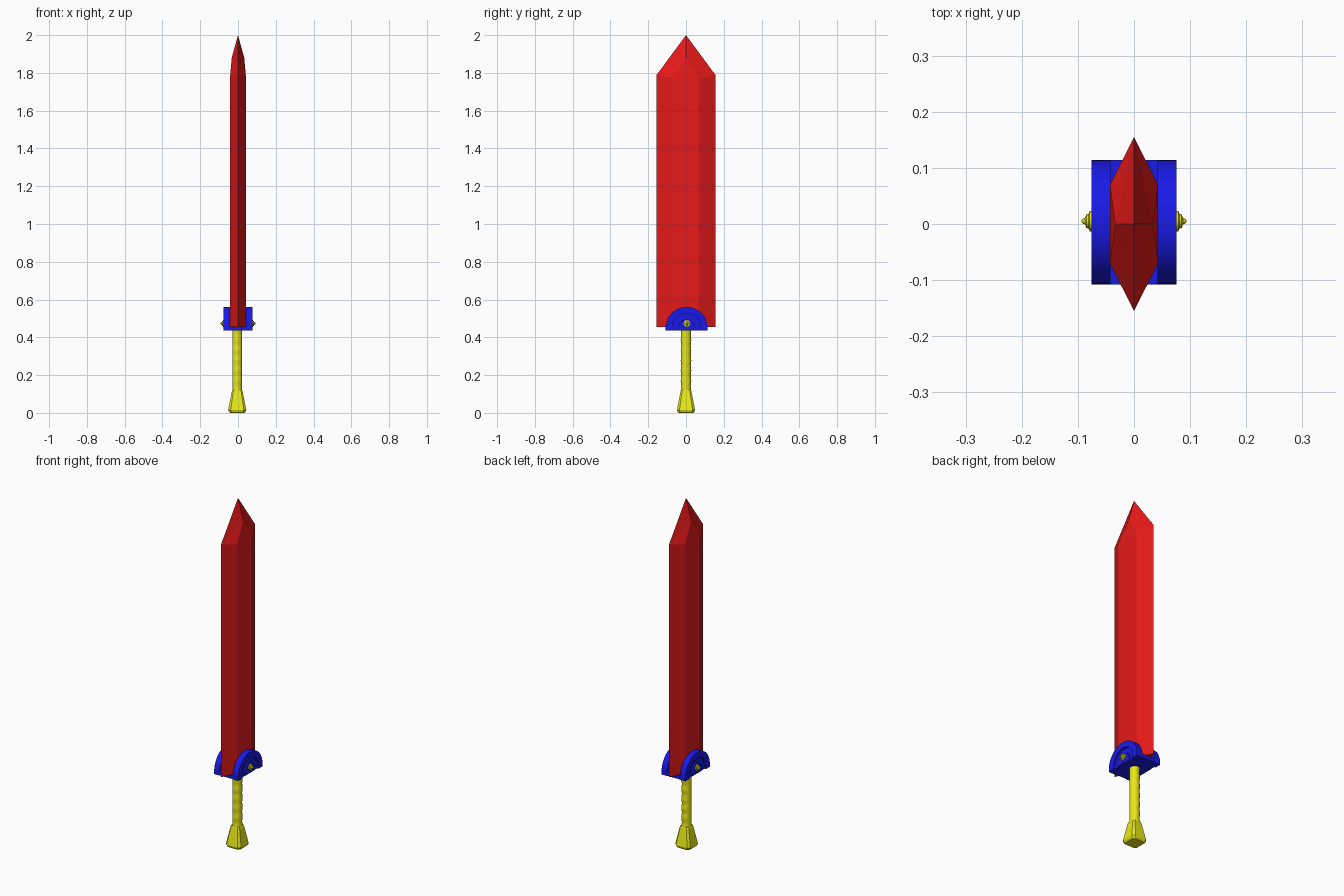
import bpy, bmesh, math

if "Cube" in bpy.data.objects:
    bpy.data.objects.remove(bpy.data.objects["Cube"])


def material(name, color):
    m = bpy.data.materials.new(name)
    m.diffuse_color = color
    m.use_nodes = True
    m.node_tree.nodes["Principled BSDF"].inputs["Base Color"].default_value = m.diffuse_color
    return m


RED = material("red", (0.8, 0.01, 0.01, 1))
BLUE = material("blue", (0.01, 0.01, 0.8, 1))
GOLD = material("gold", (0.8, 0.8, 0.01, 1))


def make(name, verts, faces, mat, smooth=False):
    me = bpy.data.meshes.new(name)
    me.from_pydata(verts, [], faces)
    bm = bmesh.new()
    bm.from_mesh(me)
    bmesh.ops.recalc_face_normals(bm, faces=bm.faces)
    bm.to_mesh(me)
    bm.free()
    ob = bpy.data.objects.new(name, me)
    bpy.context.collection.objects.link(ob)
    me.materials.append(mat)
    if smooth:
        bpy.context.view_layer.objects.active = ob
        ob.select_set(True)
        bpy.ops.object.shade_smooth_by_angle(angle=math.radians(35))
        ob.select_set(False)
    return ob


def loft(name, rings, mat, smooth=False):
    n = len(rings[0])
    faces = [tuple(range(n)), tuple(range((len(rings) - 1) * n, len(rings) * n))]
    for r in range(len(rings) - 1):
        for i in range(n):
            j = (i + 1) % n
            faces.append((r * n + i, r * n + j, r * n + n + j, r * n + n + i))
    return make(name, [v for ring in rings for v in ring], faces, mat, smooth)


# blade: hexagonal section with a faceted point
W, E, F = 0.043, 0.155, 0.07
section = [(0, -E), (W, -F), (W, F), (0, E), (-W, F), (-W, -F)]
bottom = [(x, y, 0.455) for x, y in section]
top = [(x, y, 1.79 if x == 0 else 1.77) for x, y in section]
points = [(0.033, 0, 1.88), (-0.033, 0, 1.88), (0, 0, 2.0)]
faces = [(0, 1, 2, 3, 4, 5)] + [(i, (i + 1) % 6, 6 + (i + 1) % 6, 6 + i) for i in range(6)]
faces += [(7, 8, 12), (10, 11, 13)]
for edge, corner, mid in ((6, 7, 12), (9, 8, 12), (9, 10, 13), (6, 11, 13)):
    faces += [(edge, corner, mid), (edge, mid, 14)]
make("blade", bottom + top + points, faces, RED)

# guard base plate under the blade
CY, CZ = 0.003, 0.45
plate = [(-0.07, -0.108), (0.07, -0.108), (0.07, 0.114), (-0.07, 0.114)]
loft("guard_plate", [[(x, y, z) for x, y in plate] for z in (0.437, 0.457)], BLUE)


def arch(name, r_out, r_in, x0, x1, z_end):
    """Half ring facing along x, with straight feet down to z_end."""
    angles = [math.pi * i / 24 for i in range(25)]
    outer = [(CY + r_out * math.cos(a), CZ + r_out * math.sin(a)) for a in angles]
    outer = [(CY + r_out, z_end)] + outer + [(CY - r_out, z_end)]
    inner = [(CY + r_in * math.cos(a), CZ + r_in * math.sin(a)) for a in angles]
    inner = [(CY + r_in, z_end)] + inner + [(CY - r_in, z_end)]
    rings = []
    for o, i in zip(outer, inner):
        rings.append([(x0, *o), (x1, *o), (x1, *i), (x0, *i)])
    return loft(name, rings, BLUE, True)


# stepped arches and studs on both sides
for side, s in (("right", 1), ("left", -1)):
    arch("guard_outer_arch_" + side, 0.111, 0.076, s * 0.042, s * 0.076, 0.435)
    arch("guard_middle_arch_" + side, 0.077, 0.044, s * 0.042, s * 0.064, 0.438)
    arch("guard_inner_arch_" + side, 0.045, 0.002, s * 0.042, s * 0.073, 0.438)
    profile = [(0.07, 0.018), (0.079, 0.018), (0.081, 0.013), (0.085, 0.012),
               (0.087, 0.006), (0.092, 0.004), (0.094, 0.001)]
    loft("stud_" + side, [[(s * x, 0.005 + r * math.cos(k * math.pi / 6),
                           0.473 + r * math.sin(k * math.pi / 6)) for k in range(12)]
                          for x, r in profile], GOLD, True)

# grip with shallow finger swells along y
HX = -0.004
rings = []
for k in range(37):
    z = 0.115 + 0.325 * k / 36
    swell = 0.0015 * math.cos(2 * math.pi * k / 6)
    rings.append([(HX + 0.026 * math.cos(a), (0.0265 + swell) * math.sin(a), z)
                  for a in (2 * math.pi * i / 16 for i in range(16))])
loft("grip", rings, GOLD, True)

# flared square pommel with chamfered corners
rings = []
for z, h in ((0, 0.038), (0.006, 0.044), (0.016, 0.048), (0.112, 0.029), (0.122, 0.025)):
    c = h * 0.72
    rings.append([(HX + x, y, z) for x, y in ((h, -c), (h, c), (c, h), (-c, h),
                                              (-h, c), (-h, -c), (-c, -h), (c, -h))])
loft("pommel", rings, GOLD)
